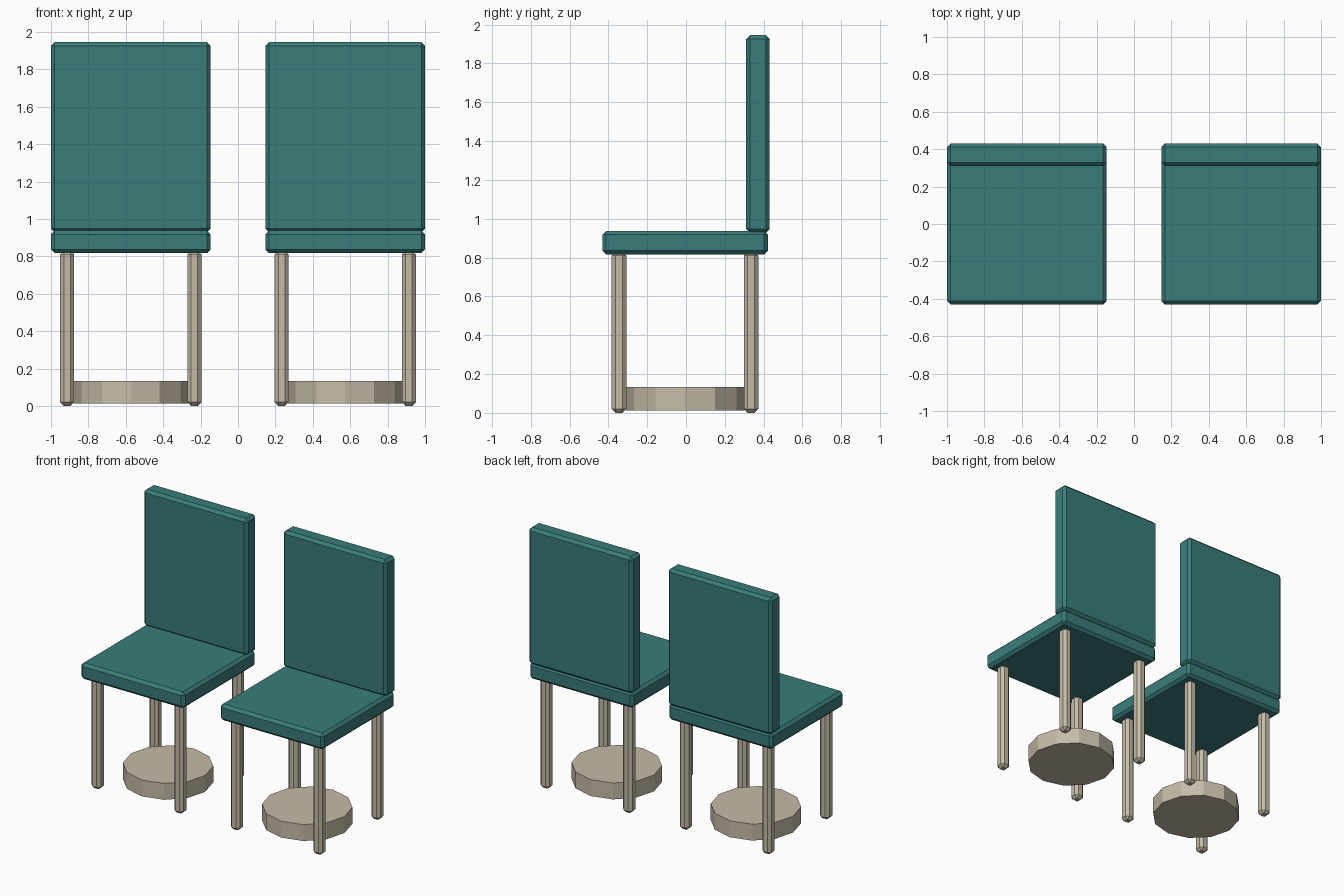
import bpy, bmesh
from mathutils import Matrix

if "Cube" in bpy.data.objects:
    bpy.data.objects.remove(bpy.data.objects["Cube"])


def material(name, color):
    m = bpy.data.materials.new(name)
    m.diffuse_color = (*color, 1)
    m.use_nodes = True
    m.node_tree.nodes["Principled BSDF"].inputs["Base Color"].default_value = m.diffuse_color
    return m


TEAL = material("teal upholstery", (0.042, 0.205, 0.198))
BEIGE = material("beige wood", (0.56, 0.505, 0.39))


def finish(name, bm, mat):
    me = bpy.data.meshes.new(name)
    bm.to_mesh(me)
    bm.free()
    me.materials.append(mat)
    ob = bpy.data.objects.new(name, me)
    bpy.context.collection.objects.link(ob)
    return ob


def bevelled_box(name, lo, hi, mat, bevel=0.02):
    """Box between two corners with single flat chamfers."""
    size = [b - a for a, b in zip(lo, hi)]
    mid = [(a + b) / 2 for a, b in zip(lo, hi)]
    bm = bmesh.new()
    bmesh.ops.create_cube(bm, size=1, matrix=Matrix.Translation(mid) @ Matrix.Diagonal((*size, 1)))
    bmesh.ops.bevel(bm, geom=bm.edges[:], offset=bevel, segments=1, affect='EDGES')
    return finish(name, bm, mat)


HALF = 0.427      # half the seat width
CY = -0.004       # seat centre in y
LEG = 0.0375      # half the leg thickness

for side, cx in (("left", -0.573), ("right", 0.573)):
    # Upholstered seat and back
    bevelled_box(f"{side}_seat", (cx - HALF, CY - HALF, 0.817), (cx + HALF, CY + HALF, 0.938), TEAL)
    bevelled_box(f"{side}_backrest", (cx - HALF, 0.31, 0.928), (cx + HALF, 0.431, 1.946), TEAL)

    # Four chamfered legs
    for xn, sx in (("left", -1), ("right", 1)):
        for yn, sy in (("front", -1), ("back", 1)):
            x, y = cx + sx * 0.34, CY - 0.001 + sy * 0.34
            bevelled_box(f"{side}_chair_{yn}_{xn}_leg", (x - LEG, y - LEG, 0),
                         (x + LEG, y + LEG, 0.83), BEIGE)

    # Twelve-sided disc between the legs
    bm = bmesh.new()
    bmesh.ops.create_cone(bm, cap_ends=True, segments=12, radius1=0.306, radius2=0.306, depth=0.122,
                          matrix=Matrix.Translation((cx, CY, 0.073)))
    finish(f"{side}_floor_disc", bm, BEIGE)
